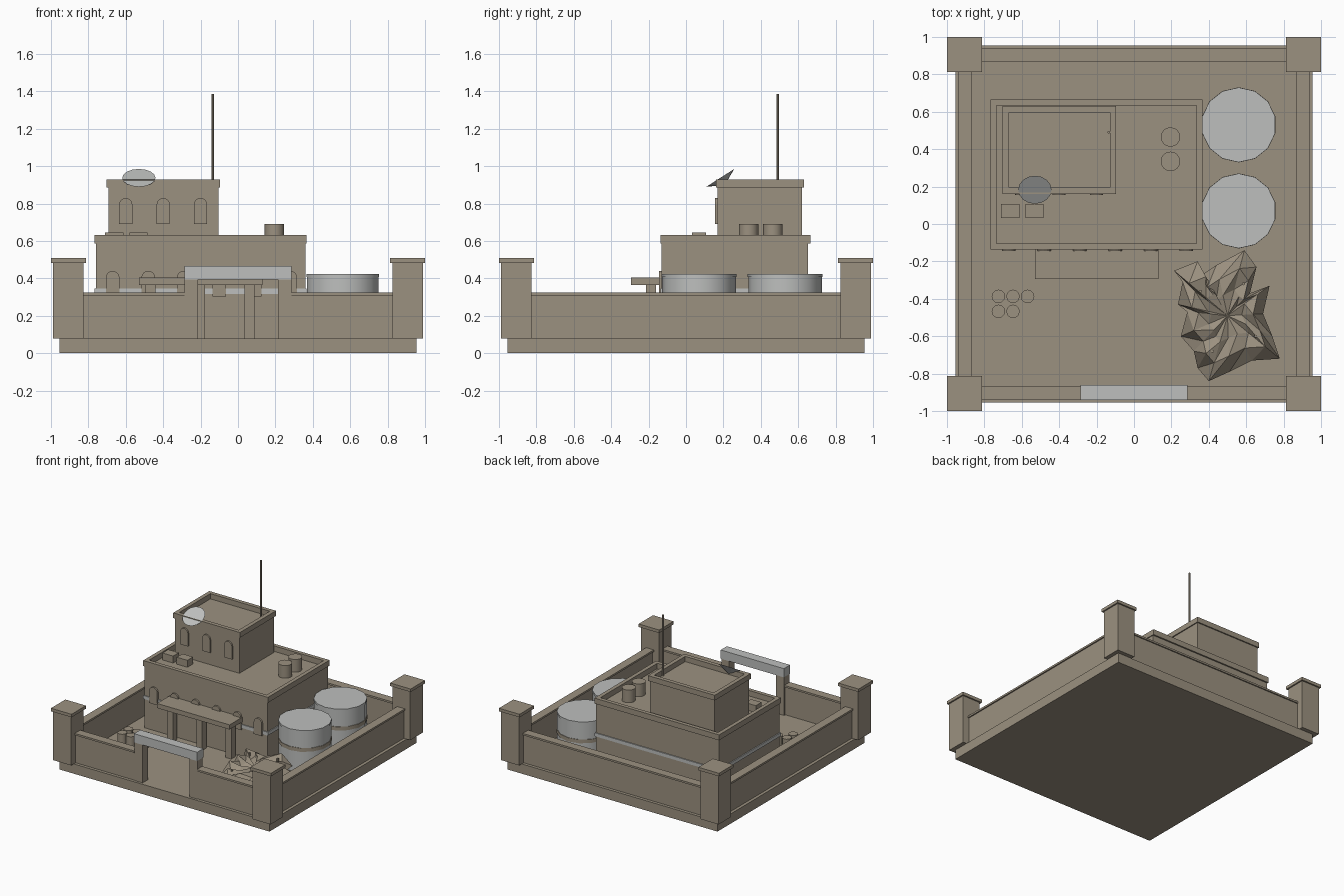
import bpy, bmesh, math
from mathutils import Vector, Matrix

cube = bpy.data.objects.get("Cube")
if cube:
    bpy.data.objects.remove(cube, do_unlink=True)


def material(name, rgb):
    m = bpy.data.materials.new(name)
    m.use_nodes = True
    m.diffuse_color = (*rgb, 1)
    m.node_tree.nodes["Principled BSDF"].inputs["Base Color"].default_value = (*rgb, 1)
    return m


TAN = material("sand_tan", (0.33, 0.283, 0.216))
GREY = material("light_grey", (0.51, 0.52, 0.51))


def finish(name, bm, mat, smooth=False):
    bmesh.ops.recalc_face_normals(bm, faces=bm.faces)
    mesh = bpy.data.meshes.new(name)
    bm.to_mesh(mesh)
    bm.free()
    mesh.materials.append(mat)
    ob = bpy.data.objects.new(name, mesh)
    bpy.context.collection.objects.link(ob)
    if smooth:
        bpy.ops.object.select_all(action="DESELECT")
        ob.select_set(True)
        bpy.context.view_layer.objects.active = ob
        bpy.ops.object.shade_smooth_by_angle(angle=math.radians(32))
    return ob


def box(name, x0, x1, y0, y1, z0, z1, mat=TAN):
    bm = bmesh.new()
    bmesh.ops.create_cube(bm, size=1)
    for v in bm.verts:
        v.co = (x1 if v.co.x > 0 else x0, y1 if v.co.y > 0 else y0, z1 if v.co.z > 0 else z0)
    return finish(name, bm, mat)


def cylinder(name, x, y, z0, z1, r, sides, mat=TAN):
    bm = bmesh.new()
    bmesh.ops.create_cone(bm, cap_ends=True, segments=sides, radius1=r, radius2=r, depth=z1 - z0,
                          matrix=Matrix.Translation((x, y, (z0 + z1) / 2)))
    return finish(name, bm, mat, True)


def frame(name, x0, x1, y0, y1, z0, z1, t, mat=TAN):
    """Rectangular ring with wall thickness t."""
    bm = bmesh.new()
    loops = []
    for inset, z in ((0, z0), (0, z1), (t, z1), (t, z0)):
        a, b, c, d = x0 + inset, x1 - inset, y0 + inset, y1 - inset
        loops.append([bm.verts.new((x, y, z)) for x, y in ((a, c), (b, c), (b, d), (a, d))])
    for k in range(4):
        p, q = loops[k], loops[(k + 1) % 4]
        for i in range(4):
            j = (i + 1) % 4
            bm.faces.new((p[i], p[j], q[j], q[i]))
    return finish(name, bm, mat)


def arched_window(name, x, y_front, depth, z0, z1, w):
    bm = bmesh.new()
    r = w / 2
    pts = [(x - r, z0), (x + r, z0)]
    for i in range(9):
        a = math.pi * i / 8
        pts.append((x + r * math.cos(a), z1 - r + r * math.sin(a)))
    face = bm.faces.new([bm.verts.new((px, y_front, pz)) for px, pz in pts])
    ext = bmesh.ops.extrude_face_region(bm, geom=[face])
    for v in ext["geom"]:
        if isinstance(v, bmesh.types.BMVert):
            v.co.y += depth
    return finish(name, bm, TAN)


# Ground slab
G = 0.08
box("base_slab", -0.955, 0.955, -0.955, 0.955, 0, G)

# Perimeter walls with copings; the front one is split by the gate
for name, s in (("left", 1), ("right", -1)):
    for part, a, b, z0, z1 in (("wall", 0.88, 0.93, G, 0.31), ("coping", 0.87, 0.94, 0.31, 0.325)):
        x0, x1 = sorted((s * a, s * b))
        box(f"{name}_{part}", x0, x1, -0.83, 0.83, z0, z1)
        x0, x1 = sorted((s * 0.285, s * 0.83))
        box(f"front_{name}_{part}", x0, x1, -b, -a, z0, z1)
box("back_wall", -0.83, 0.83, 0.88, 0.93, G, 0.31)
box("back_coping", -0.83, 0.83, 0.87, 0.94, 0.31, 0.325)

# Corner towers
for sx in (-1, 1):
    for sy in (-1, 1):
        for part, a, b, z0, z1 in (("post", 0.825, 0.988, G, 0.483), ("cap", 0.813, 1.0, 0.483, 0.508)):
            x0, x1 = sorted((sx * a, sx * b))
            y0, y1 = sorted((sy * a, sy * b))
            box(f"corner_{part}", x0, x1, y0, y1, z0, z1)

# Gate
box("gate_post_right", -0.285, -0.213, -0.935, -0.865, G, 0.395)
box("gate_post_left", 0.213, 0.285, -0.935, -0.865, G, 0.395)
box("gate_lintel", -0.287, 0.287, -0.94, -0.86, 0.395, 0.467, GREY)

# Main building
box("main_building", -0.758, 0.36, -0.13, 0.653, G, 0.588)
frame("main_parapet", -0.766, 0.367, -0.137, 0.665, 0.588, 0.633, 0.032)
frame("building_band", -0.766, 0.367, -0.137, 0.661, 0.318, 0.346, 0.03, GREY)
for i in range(6):
    arched_window("main_window", -0.67 + 0.19 * i, -0.144, 0.02, 0.303, 0.44, 0.073)

# Upper storey
box("upper_storey", -0.692, -0.105, 0.168, 0.62, 0.58, 0.885)
frame("upper_parapet", -0.702, -0.096, 0.161, 0.63, 0.885, 0.928, 0.033)
for x in (-0.6, -0.4, -0.2):
    arched_window("upper_window", x, 0.156, 0.02, 0.69, 0.83, 0.07)
cylinder("antenna", -0.135, 0.49, 0.8, 1.385, 0.007, 8)

# Shallow dish, tipped forward over the parapet
bm = bmesh.new()
bmesh.ops.create_cone(bm, cap_ends=True, segments=16, radius1=0.0, radius2=0.089, depth=0.045,
                      matrix=Matrix.Translation((-0.53, 0.183, 0.9375))
                      @ Matrix.Rotation(math.radians(32.5), 4, "X")
                      @ Matrix.Translation((0, 0, -0.0225)))
finish("dish", bm, GREY)

# Roof equipment
for x in (-0.71, -0.58):
    box("roof_box", x, x + 0.097, 0.033, 0.107, 0.588, 0.645)
for y in (0.335, 0.465):
    cylinder("roof_drum", 0.195, y, 0.588, 0.692, 0.052, 16)

# Front canopy on three legs
box("canopy_roof", -0.53, 0.13, -0.295, -0.13, 0.366, 0.404)
for x in (-0.468, -0.202, 0.062):
    box("canopy_leg", x - 0.026, x + 0.026, -0.213, -0.16, G, 0.366)

# Storage tanks with a belt
for y in (0.07, 0.53):
    cylinder("tank", 0.56, y, G, 0.408, 0.197, 14, GREY)
    cylinder("tank_lid", 0.56, y, 0.408, 0.425, 0.2, 14, GREY)
    cylinder("tank_belt", 0.56, y, 0.25, 0.28, 0.201, 14)

# Barrels by the wall
for x, y in ((-0.725, -0.387), (-0.647, -0.387), (-0.569, -0.387), (-0.725, -0.467), (-0.647, -0.467)):
    cylinder("barrel", x, y, G, 0.18, 0.036, 12)

# Crumpled net stretched over four poles
outline = [(0.215, -0.25), (0.34, -0.2), (0.35, -0.28), (0.44, -0.22), (0.59, -0.14), (0.655, -0.23),
           (0.62, -0.37), (0.725, -0.33), (0.69, -0.48), (0.74, -0.6), (0.78, -0.72), (0.63, -0.73),
           (0.51, -0.79), (0.4, -0.84), (0.34, -0.77), (0.32, -0.68), (0.25, -0.6), (0.285, -0.47),
           (0.235, -0.43), (0.26, -0.31)]
centre = Vector((0.5, -0.49, 0.23))
bm = bmesh.new()
hub = bm.verts.new(centre)
rings = []
for scale, z, ripple in ((0.4, 0.235, 0.012), (0.72, 0.25, -0.015), (1.0, 0.155, 0.03)):
    ring = []
    for i, (x, y) in enumerate(outline):
        p = centre.lerp(Vector((x, y, 0)), scale)
        p.z = z + ripple * (1 if i % 2 else -1)
        ring.append(bm.verts.new(p))
    rings.append(ring)
n = len(outline)
for i in range(n):
    j = (i + 1) % n
    bm.faces.new((hub, rings[0][j], rings[0][i]))
    for a, b in zip(rings, rings[1:]):
        bm.faces.new((a[i], a[j], b[j]))
        bm.faces.new((a[i], b[j], b[i]))
finish("net_cover", bm, TAN)
for x, y in ((0.355, -0.36), (0.585, -0.32), (0.65, -0.6), (0.42, -0.68)):
    cylinder("net_pole", x, y, G, 0.262, 0.008, 8)
